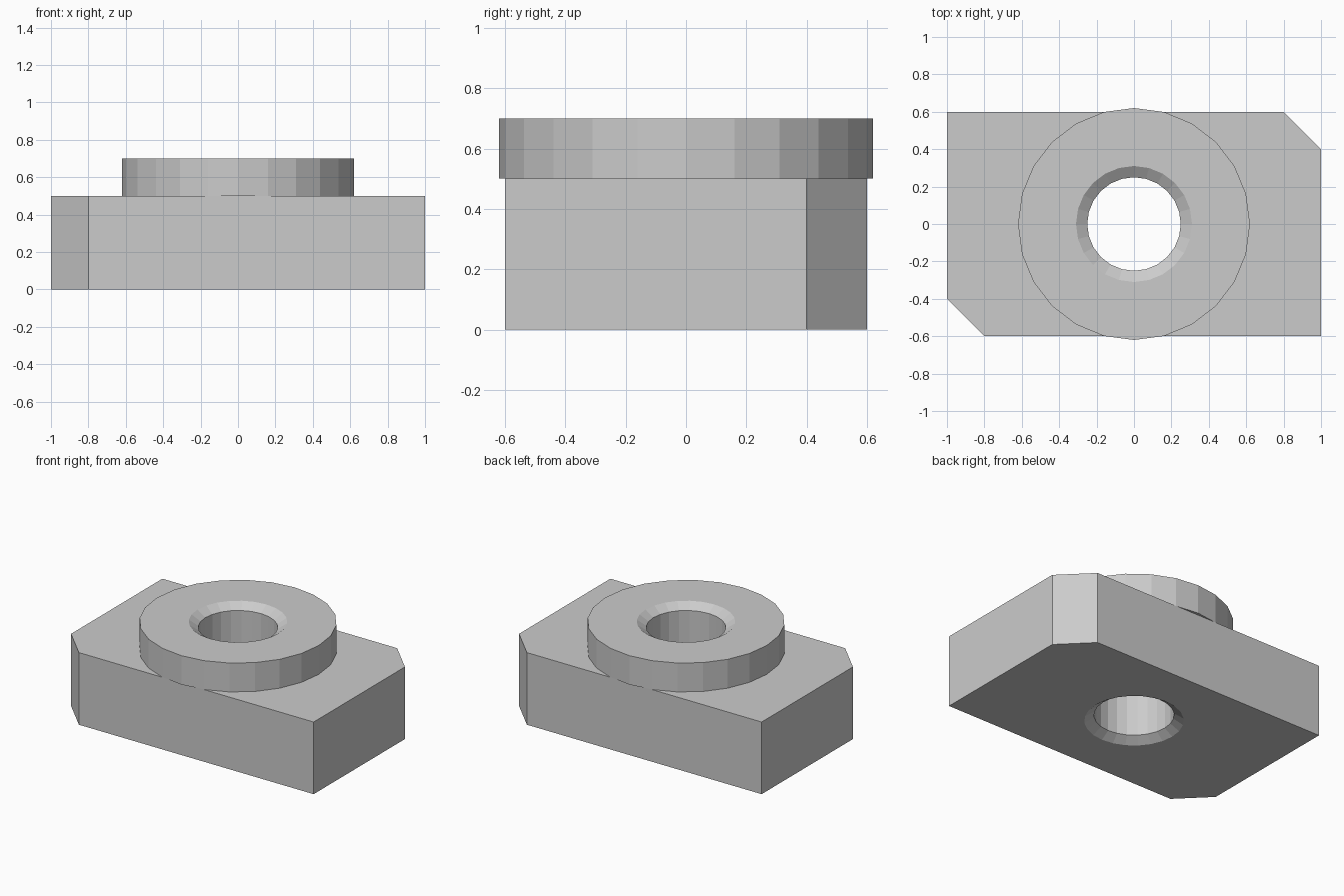
import bpy, bmesh
from math import cos, sin, tau

if "Cube" in bpy.data.objects:
    bpy.data.objects.remove(bpy.data.objects["Cube"])

SIDES = 24
PLATE_TOP, BOSS_TOP = 0.5, 0.7


def loft(name, rings):
    """Solid skinned through a stack of matching rings, capped at both ends."""
    bm = bmesh.new()
    loops = [[bm.verts.new(p) for p in ring] for ring in rings]
    n = len(loops[0])
    for low, high in zip(loops, loops[1:]):
        for i in range(n):
            j = (i + 1) % n
            bm.faces.new((low[i], low[j], high[j], high[i]))
    bm.faces.new(loops[0][::-1])
    bm.faces.new(loops[-1])
    bmesh.ops.recalc_face_normals(bm, faces=bm.faces)
    mesh = bpy.data.meshes.new(name)
    bm.to_mesh(mesh)
    bm.free()
    obj = bpy.data.objects.new(name, mesh)
    bpy.context.collection.objects.link(obj)
    return obj


def circle(r, z):
    return [(r * cos(tau * i / SIDES), r * sin(tau * i / SIDES), z) for i in range(SIDES)]


def combine(target, tool, operation):
    mod = target.modifiers.new(operation.lower(), 'BOOLEAN')
    mod.operation, mod.solver, mod.object = operation, 'EXACT', tool
    bpy.context.view_layer.objects.active = target
    bpy.ops.object.modifier_apply(modifier=mod.name)
    bpy.data.objects.remove(tool)


# Plate with two opposite corners cut off
half = [(1, -0.6), (1, 0.4), (0.8, 0.6)]
outline = half + [(-x, -y) for x, y in half]
plate = loft("bored_plate", [[(x, y, z) for x, y in outline] for z in (0, PLATE_TOP)])

# Round boss, slightly wider than the plate
boss = loft("boss", [circle(0.62, PLATE_TOP), circle(0.62, BOSS_TOP)])

# Through bore, countersunk at both ends
bore = loft("bore_cutter", [circle(r, z) for r, z in (
    (0.31, -0.1), (0.31, 0), (0.25, 0.04),
    (0.25, BOSS_TOP - 0.04), (0.31, BOSS_TOP), (0.31, BOSS_TOP + 0.1))])
bore.hide_render = True

combine(plate, boss, 'UNION')
combine(plate, bore, 'DIFFERENCE')
